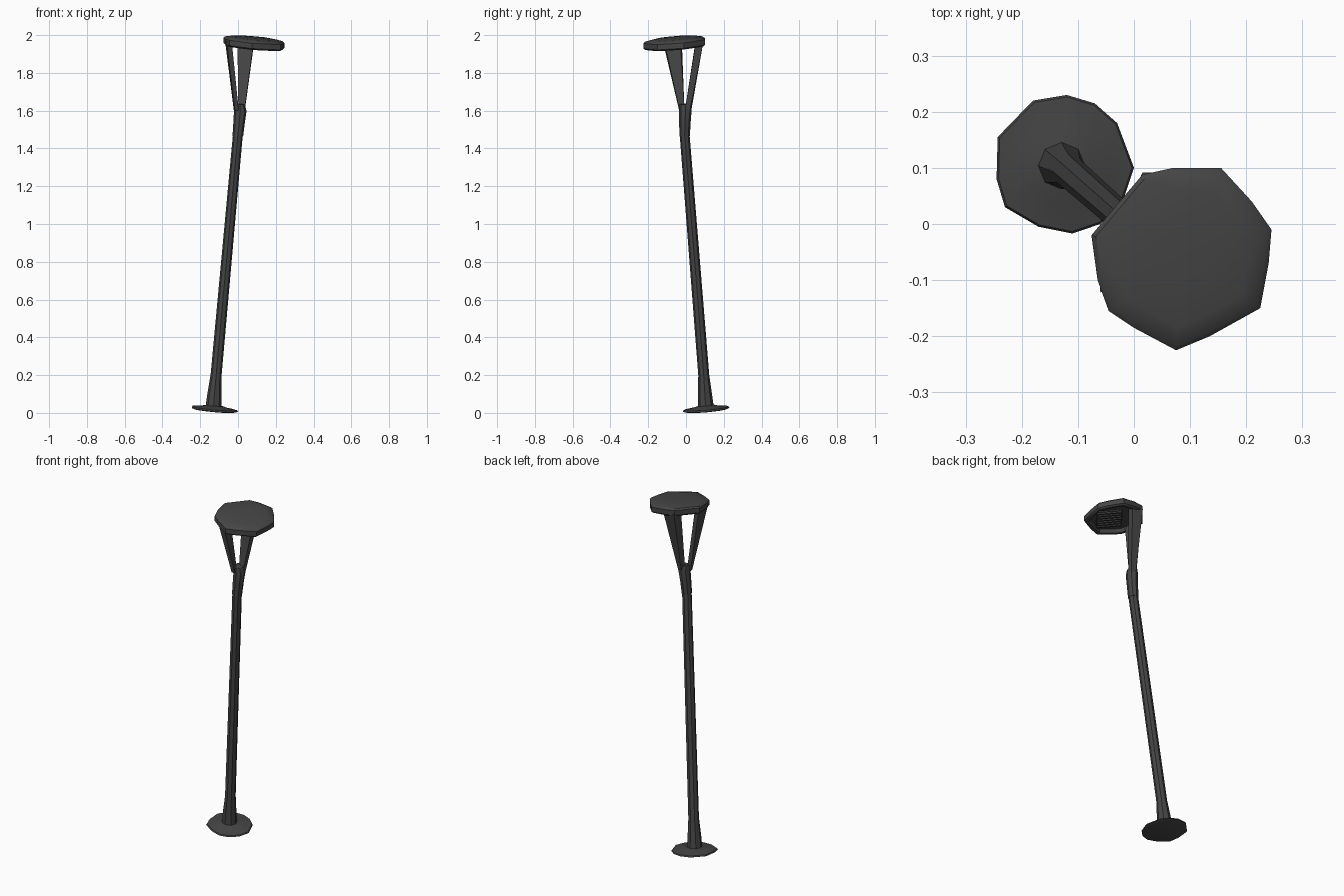
import bpy, bmesh, math
from mathutils import Vector

if "Cube" in bpy.data.objects:
    bpy.data.objects.remove(bpy.data.objects["Cube"])

SX, SY = 0.088, -0.08          # lean of the lamp axis per unit height
mat = bpy.data.materials.new("dark_metal")
mat.diffuse_color = (0.06, 0.06, 0.06, 1)
mat.use_nodes = True
mat.node_tree.nodes["Principled BSDF"].inputs["Base Color"].default_value = mat.diffuse_color


def tilt(x, y, c):
    """Height of a plane square to the leaning axis through point c."""
    return c[2] - SX * (x - c[0]) - SY * (y - c[1])


def loft(name, rings, angle=35):
    """Skin a list of equal-length point rings and cap both ends."""
    bm = bmesh.new()
    vs = [[bm.verts.new(p) for p in r] for r in rings]
    n = len(vs[0])
    for a, b in zip(vs, vs[1:]):
        for i in range(n):
            bm.faces.new((a[i], a[(i + 1) % n], b[(i + 1) % n], b[i]))
    bm.faces.new(vs[0])
    bm.faces.new(vs[-1])
    bmesh.ops.recalc_face_normals(bm, faces=bm.faces)
    me = bpy.data.meshes.new(name)
    bm.to_mesh(me)
    bm.free()
    me.materials.append(mat)
    ob = bpy.data.objects.new(name, me)
    bpy.context.collection.objects.link(ob)
    bpy.context.view_layer.objects.active = ob
    bpy.ops.object.select_all(action='DESELECT')
    ob.select_set(True)
    bpy.ops.object.shade_smooth_by_angle(angle=math.radians(angle))
    return ob


def circle(x, y, z, r, n=8):
    pts = [(x + r * math.cos(t), y + r * math.sin(t))
           for t in (2 * math.pi * i / n for i in range(n))]
    return [(px, py, tilt(px, py, (x, y, z))) for px, py in pts]


def plate(outline, c, steps):
    """Rings of an outline scaled about c, each lifted off the tilted plane."""
    rings = []
    for s, dz in steps:
        pts = [(c[0] + s * (x - c[0]), c[1] + s * (y - c[1])) for x, y in outline]
        rings.append([(x, y, tilt(x, y, c) + dz) for x, y in pts])
    return rings


# Base plate: irregular thin disc rising to the pole
base_outline = [(-.18, .22), (-.12, .23), (-.07, .215), (-.03, .18), (0, .10), (-.02, .04),
                (-.06, 0), (-.11, -.017), (-.17, -.005), (-.23, .03), (-.245, .08), (-.243, .155)]
loft("base_plate", plate(base_outline, (-.122, .105, .021),
     [(.9, -.009), (1, -.004), (.97, .003), (.6, .009), (.35, .018)]))

# Pole with flared foot
loft("pole", [circle(-.13, .105, .022, .043), circle(-.125, .1, .1, .037),
              circle(-.116, .094, .2, .029), circle(-.001, -.007, 1.47, .026)])

# Collar swelling below the fork
loft("fork_collar", [circle(-.001, -.007, 1.465, .028), circle(.005, -.006, 1.53, .03),
                     circle(.012, -.003, 1.6, .033), circle(.009, -.005, 1.635, .028)])

# Two flat fork arms widening up to the rear of the head
arms = {
    "left_arm": ([(-.022, -.01), (-.016, -.036), (.004, -.034), (.0, -.008)],
                 [(-.068, -.022), (-.060, -.122), (-.033, -.115), (-.038, -.03)]),
    "right_arm": ([(.002, .004), (.01, .028), (.036, .02), (.034, -.006)],
                  [(-.003, .05), (.015, .092), (.086, .092), (.083, .052)]),
}
for name, (low, high) in arms.items():
    loft(name, [[(x, y, 1.6) for x, y in low], [(x, y, 1.965) for x, y in high]])

# Lamp head: domed polygon shell with a recessed underside
head_outline = [(.015, .088), (.07, .10), (.155, .10), (.21, .04), (.245, -.01), (.24, -.07),
                (.225, -.15), (.135, -.20), (.075, -.225), (0, -.185), (-.045, -.155),
                (-.065, -.10), (-.076, -.02)]
head_c = (.085, -.06, 1.955)
loft("lamp_head", plate(head_outline, head_c,
     [(.80, 0), (.86, -.02), (.94, -.022), (1, -.014), (1, .014), (.95, .022), (.75, .029), (.3, .033)]))

# Light panel and ribs under the head, running front to back
fwd, side = Vector((.78, -.62)), Vector((.62, .78))
mid = Vector((.108, -.078))


def slab(name, offset, length, width, top, bottom):
    pts = []
    for a, b in ((-1, -1), (1, -1), (1, 1), (-1, 1)):
        pts.append(mid + side * (offset + b * width / 2) + fwd * (a * length / 2))
    loft(name, [[(p.x, p.y, tilt(p.x, p.y, head_c) + dz) for p in pts] for dz in (bottom, top)])


slab("light_panel", 0, .14, .16, .005, -.007)
for i in range(7):
    slab(f"light_rib_{i + 1}", -.069 + i * .023, .13, .011, 0, -.015)
